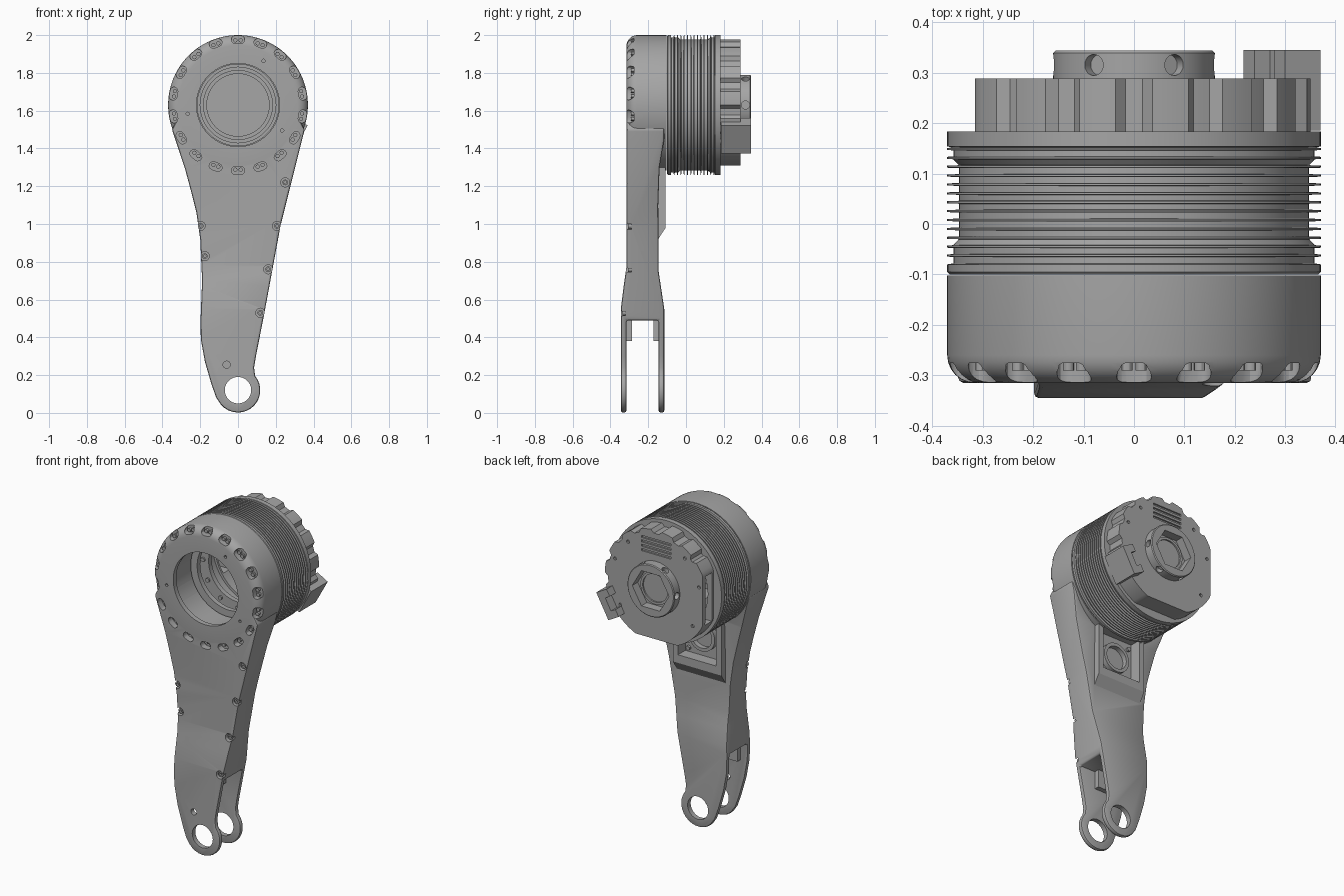
import bpy, bmesh
from math import sin, cos, pi, radians
from mathutils import Matrix, Vector

if "Cube" in bpy.data.objects:
    bpy.data.objects.remove(bpy.data.objects["Cube"])

grey = bpy.data.materials.new("mid grey metal")
grey.use_nodes = True
grey.diffuse_color = (0.38, 0.38, 0.38, 1)
grey.node_tree.nodes["Principled BSDF"].inputs["Base Color"].default_value = grey.diffuse_color

AXIS = 1.63   # height of the joint axis
EYE = 0.12    # height of the fork eye


def finish(name, bm):
    bmesh.ops.remove_doubles(bm, verts=bm.verts, dist=1e-5)
    bmesh.ops.recalc_face_normals(bm, faces=bm.faces)
    me = bpy.data.meshes.new(name)
    bm.to_mesh(me)
    bm.free()
    ob = bpy.data.objects.new(name, me)
    bpy.context.collection.objects.link(ob)
    me.materials.append(grey)
    return ob


def activate(ob):
    bpy.ops.object.select_all(action='DESELECT')
    ob.select_set(True)
    bpy.context.view_layer.objects.active = ob


def join(name, parts):
    activate(parts[0])
    for p in parts:
        p.select_set(True)
    if len(parts) > 1:
        bpy.ops.object.join()
    parts[0].name = name
    return parts[0]


def boolean(ob, other, op='DIFFERENCE'):
    other.hide_render = True
    m = ob.modifiers.new("bool", 'BOOLEAN')
    m.object, m.operation, m.solver = other, op, 'EXACT'
    activate(ob)
    bpy.ops.object.modifier_apply(modifier=m.name)
    bpy.data.objects.remove(other)


def bevel(ob, width):
    m = ob.modifiers.new("bevel", 'BEVEL')
    m.width, m.segments, m.angle_limit = width, 2, radians(40)
    activate(ob)
    bpy.ops.object.modifier_apply(modifier=m.name)


def lathe(name, prof, closed=True, x=0, z=AXIS, n=96):
    """Spin (radius, y) points about a y-parallel axis."""
    bm = bmesh.new()
    rings = [[bm.verts.new((x + r * cos(2 * pi * i / n), y, z + r * sin(2 * pi * i / n)))
              for i in range(n)] for r, y in prof]
    for k in range(len(rings) if closed else len(rings) - 1):
        a, b = rings[k], rings[(k + 1) % len(rings)]
        for i in range(n):
            j = (i + 1) % n
            bm.faces.new((a[i], a[j], b[j], b[i]))
    return finish(name, bm)


def disc(name, r, y0, y1, x=0, z=AXIS, n=32):
    return lathe(name, [(0, y0), (r, y0), (r, y1), (0, y1)], False, x, z, n)


def ring(name, r0, r1, y0, y1, **kw):
    return lathe(name, [(r0, y0), (r1, y0), (r1, y1), (r0, y1)], **kw)


def prism(name, pts, lo, hi, along='y'):
    """Extrude (x, z) points along y, or (y, z) points along x."""
    bm = bmesh.new()
    put = (lambda p, t: (p[0], t, p[1])) if along == 'y' else (lambda p, t: (t, p[0], p[1]))
    a = [bm.verts.new(put(p, lo)) for p in pts]
    b = [bm.verts.new(put(p, hi)) for p in pts]
    bm.faces.new(a)
    bm.faces.new(b)
    for i in range(len(pts)):
        j = (i + 1) % len(pts)
        bm.faces.new((a[i], a[j], b[j], b[i]))
    return finish(name, bm)


def box(name, x0, x1, y0, y1, z0, z1):
    return prism(name, [(x0, z0), (x1, z0), (x1, z1), (x0, z1)], y0, y1)


def spin(ob, angle):
    """Turn a part about the joint axis; angle 0 is +x and 90 degrees is up."""
    c = Matrix.Translation((0, 0, AXIS))
    ob.data.transform(c @ Matrix.Rotation(-angle, 4, 'Y') @ c.inverted())
    return ob


# Arm: front outline crossed with the side profile that forms the fork
eye_arc = [(0.118 * cos(radians(a)), EYE + 0.118 * sin(radians(a))) for a in range(-140, 41, 12)]
left = [(-0.28, 1.63), (-0.35, 1.5), (-0.28, 1.29), (-0.245, 1.16), (-0.22, 1.06), (-0.2, 0.92),
        (-0.19, 0.7), (-0.198, 0.5), (-0.197, 0.39), (-0.175, 0.27), (-0.14, 0.15), (-0.115, 0.08)]
right = [(0.085, 0.24), (0.095, 0.3), (0.14, 0.53), (0.225, 0.99), (0.353, 1.5), (0.28, 1.63)]
arm = prism("arm", left + eye_arc + right, -0.4, 0)
side = [(-0.3145, 1.7), (-0.3145, 0.78), (-0.33, 0.67), (-0.345, 0.55), (-0.345, -0.1), (-0.315, -0.1),
        (-0.315, 0.49), (-0.145, 0.49), (-0.145, -0.1), (-0.115, -0.1), (-0.115, 0.55),
        (-0.13, 0.65), (-0.145, 0.75), (-0.147, 1.1), (-0.14, 1.3), (-0.115, 1.45), (-0.115, 1.7)]
boolean(arm, prism("side_cut", side, -0.6, 0.6, 'x'), 'INTERSECT')
bevel(arm, 0.01)

# Raised pad on the back of the arm
pad = prism("pad", [(-0.2, 0.9), (-0.147, 0.92), (-0.108, 0.98), (-0.108, 1.5), (-0.2, 1.5)], -0.165, 0.165, 'x')
boolean(arm, pad, 'UNION')

# Round head with a soft front edge
edge = [(0.315 + 0.055 * sin(radians(a)), -0.26 - 0.055 * cos(radians(a))) for a in range(0, 91, 15)]
head = lathe("head", [(0, -0.315)] + edge + [(0.37, -0.102), (0, -0.102)], False)
boolean(arm, head, 'UNION')
arm.name = "arm_housing"

# Head bore and cavity
boolean(arm, lathe("bore", [(0, -0.4), (0.22, -0.4), (0.22, -0.285), (0.25, -0.285), (0.25, 0), (0, 0)], False))

# Bolt notches around the head, side screw seats, fork eyes and the rear pocket
cuts, screws = [], []
for i in range(18):
    ang = pi / 2 + i * pi / 9
    slot = [(0.347 + 0.021 * cos(radians(a)), AXIS + 0.021 * sin(radians(a)) + (0.014 if a < 180 else -0.014))
            for a in list(range(0, 180, 30)) + [179] + list(range(180, 360, 30)) + [359]]
    cuts.append(spin(prism("slot", slot, -0.4, -0.275), ang))
    for s in (-1, 1):
        screws.append(spin(disc("screw", 0.011, -0.29, -0.265, 0.342, AXIS + s * 0.014, 12), ang))
seats = [(0.25, 1.22), (0.206, 0.99), (0.16, 0.76), (0.118, 0.53), (-0.198, 0.99), (-0.176, 0.83)]
for x, z in seats:
    front = -0.345 if z < 0.6 else -0.3145
    cuts.append(disc("seat", 0.024, -0.4, front + 0.025, x, z, 24))
    screws.append(ring("screw", 0.007, 0.015, front + 0.008, front + 0.03, x=x, z=z, n=16))
for a in (60, 190, 330):
    cuts.append(disc("pin_hole", 0.009, -0.4, -0.29, 0.27 * cos(radians(a)), AXIS + 0.27 * sin(radians(a)), 12))
cuts.append(disc("eye", 0.07, -0.5, 0, 0, EYE, 48))
cuts.append(disc("small_hole", 0.019, -0.5, -0.25, -0.06, 0.255, 24))
cuts.append(box("pocket", -0.13, 0.13, -0.18, 0, 1.03, 1.3))
boolean(arm, join("arm_cutter", cuts))
screws = join("housing_screws", screws)

# Pocket fittings
fit = [ring("pocket_ring", 0.07, 0.09, -0.185, -0.15, x=0, z=1.16, n=40)]
fit += [disc("pocket_screw", 0.013, -0.185, -0.165, sx * 0.105, z, 12) for sx in (-1, 1) for z in (1.055, 1.26)]
pocket = join("pocket_fitting", fit)

# Lugs inside the fork
lugs = [box("lug", -0.15, 0.02, y0, y1, 0.38, 0.5) for y0, y1 in ((-0.317, -0.285), (-0.172, -0.143))]
lugs = join("fork_lugs", lugs)

# Finned motor shell
prof = [(0.3, -0.1), (0.365, -0.1), (0.37, -0.095), (0.37, -0.08), (0.358, -0.078)]
for i in range(13):
    y = -0.0625 + i * 0.0176
    core = 0.347 if 2 <= i <= 10 else 0.358
    prof += [(core, y - 0.003), (0.37, y - 0.002), (0.37, y + 0.002), (core, y + 0.003)]
prof += [(0.362, 0.152), (0.37, 0.154), (0.37, 0.183), (0.3, 0.183)]
shell = lathe("finned_shell", prof, n=128)

# Rings inside the motor
inner = [ring("front_ring", 0.215, 0.31, -0.09, -0.06), ring("mid_ring", 0.2, 0.31, 0.0, 0.03),
         ring("bearing_ring", 0.165, 0.185, 0.235, 0.275)]
for i in range(12):
    a = i * pi / 6
    inner.append(disc("ring_screw", 0.013, -0.01, 0.005, 0.235 * cos(a), AXIS + 0.235 * sin(a), 12))
inner = join("inner_rings", inner)

# Rear cover: scalloped above, cut flat on one side and below
outline = []
for a in range(0, 360, 3):
    r = 0.35
    if a < 140 or a > 320:
        r = 0.35 if (a % 24) < 15 else 0.33
    outline.append((max(r * cos(radians(a)), -0.315), AXIS + max(r * sin(radians(a)), -0.32)))
cover = prism("rear_cover", outline, 0.182, 0.288)
boolean(cover, disc("cavity", 0.285, 0.1, 0.27, n=64))
cuts = [box("window", -0.5, -0.2, 0.195, 0.262, 1.47, 1.77)]
cuts += [box("vent", -0.1, 0.1, 0.278, 0.4, z, z + 0.013) for z in (1.83, 1.857, 1.884, 1.911)]
cuts += [disc("cover_hole", 0.01, 0.275, 0.4, 0.3 * cos(radians(a)), AXIS + 0.3 * sin(radians(a)), 12)
         for a in (20, 50, 130, 165, 215, 325)]
boolean(cover, join("cover_cutter", cuts))

# Rear hub with hexagonal socket and radial screw holes
hub = lathe("rear_hub", [(0, 0.28), (0.16, 0.28), (0.16, 0.339), (0.155, 0.344), (0, 0.344)], False, n=72)
cuts = [prism("hex", [(0.125 * cos(k * pi / 3), AXIS + 0.125 * sin(k * pi / 3)) for k in range(6)], 0.291, 0.4)]
boolean(hub, cuts[0])
cuts = []
for k in range(6):
    hole = disc("radial", 0.021, 0, 0.04, 0, 0, 20)
    turn = Matrix.Rotation(k * pi / 3, 4, Vector((0, 1, 0)))
    hole.data.transform(Matrix.Translation((0, 0.315, AXIS)) @ turn @ Matrix.Rotation(pi / 6, 4, 'Y')
                        @ Matrix.Translation((0, 0, 0.135)) @ Matrix.Rotation(pi / 2, 4, 'X'))
    cuts.append(hole)
boolean(hub, join("hub_cutter", cuts))
socket = ring("socket_ring", 0.085, 0.1, 0.288, 0.3, n=64)

# Tilted cable connector beside the cover
h = AXIS
plug = [(0.295, h - 0.085), (0.375, h - 0.085), (0.375, h + 0.085), (0.295, h + 0.085),
        (0.295, h + 0.04), (0.33, h + 0.04), (0.33, h - 0.04), (0.295, h - 0.04)]
connector = spin(prism("cable_connector", plug, 0.185, 0.345), radians(-29))

for ob in (arm, screws, pocket, lugs, shell, inner, cover, hub, socket, connector):
    activate(ob)
    bpy.ops.object.shade_smooth_by_angle(angle=radians(30))
